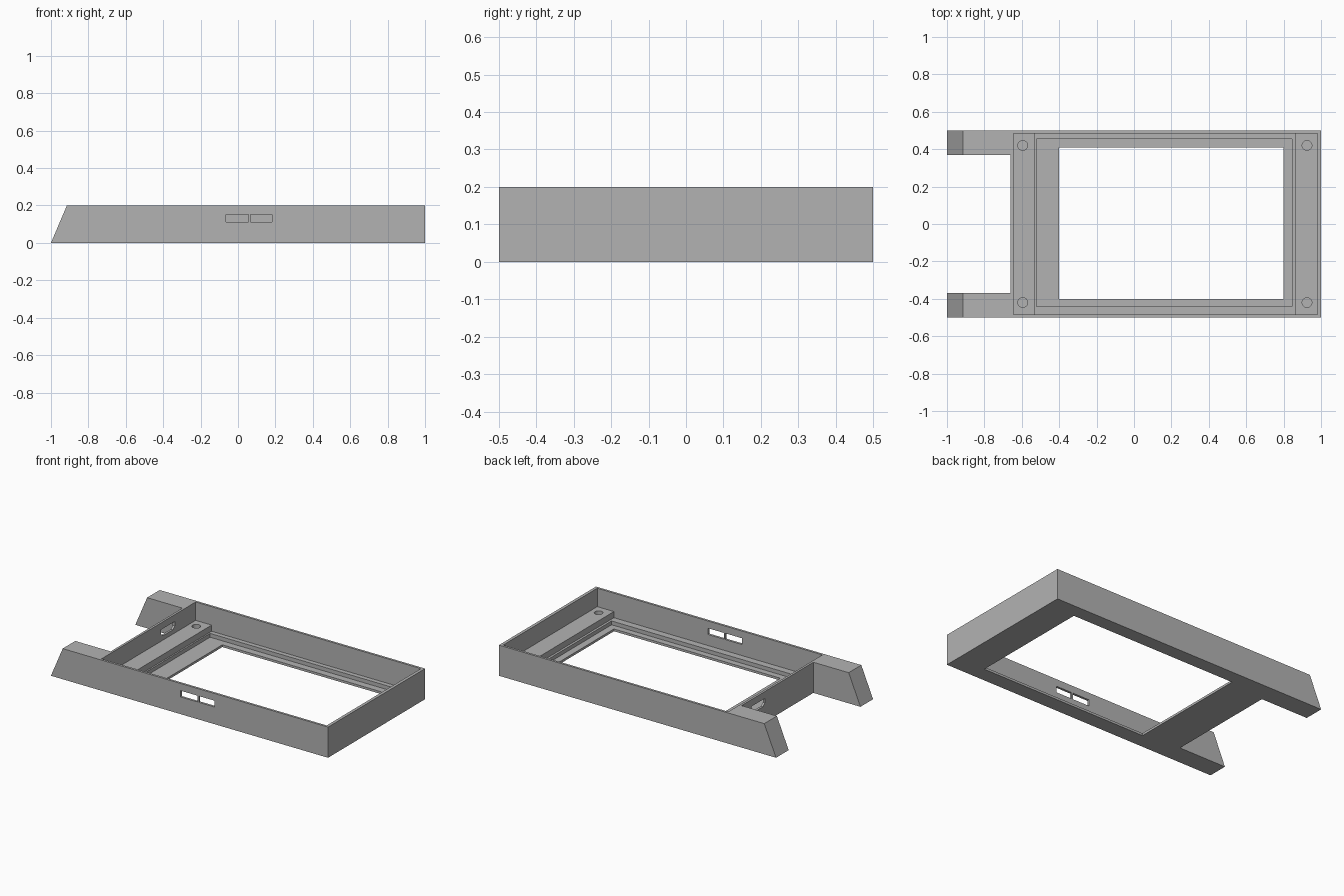
import bpy
import bmesh
from mathutils import Vector

old = bpy.data.objects.get("Cube")
if old:
    bpy.data.objects.remove(old, do_unlink=True)

GREY = (0.45, 0.45, 0.45, 1.0)
grey = bpy.data.materials.new("plain grey")
grey.use_nodes = True
grey.diffuse_color = GREY
grey.node_tree.nodes["Principled BSDF"].inputs["Base Color"].default_value = GREY


def prism(name, profile, sweep):
    """Extrude a closed planar profile along the sweep vector."""
    bm = bmesh.new()
    face = bm.faces.new([bm.verts.new(p) for p in profile])
    ext = bmesh.ops.extrude_face_region(bm, geom=[face])
    moved = [g for g in ext["geom"] if isinstance(g, bmesh.types.BMVert)]
    bmesh.ops.translate(bm, verts=moved, vec=Vector(sweep))
    bmesh.ops.recalc_face_normals(bm, faces=bm.faces[:])
    mesh = bpy.data.meshes.new(name)
    bm.to_mesh(mesh)
    bm.free()
    mesh.materials.append(grey)
    obj = bpy.data.objects.new(name, mesh)
    bpy.context.collection.objects.link(obj)
    return obj


def box(name, x, y, z):
    base = [(x[0], y[0], z[0]), (x[1], y[0], z[0]), (x[1], y[1], z[0]), (x[0], y[1], z[0])]
    return prism(name, base, (0, 0, z[1] - z[0]))


def cut(target, cutters):
    """Subtract the cutters, bake the result and remove them."""
    for c in cutters:
        c.hide_render = True
        mod = target.modifiers.new("cut", "BOOLEAN")
        mod.operation = "DIFFERENCE"
        mod.solver = "EXACT"
        mod.object = c
    bpy.context.view_layer.update()
    graph = bpy.context.evaluated_depsgraph_get()
    baked = bpy.data.meshes.new_from_object(target.evaluated_get(graph))
    target.modifiers.clear()
    target.data = baked
    for c in cutters:
        bpy.data.objects.remove(c, do_unlink=True)


# Case body: side profile with slanted arm tips, swept across the depth
TOP, FLOOR, LEDGE = 0.2, 0.04, 0.015
side = [(-1, -0.5, 0), (1, -0.5, 0), (1, -0.5, TOP), (-0.915, -0.5, TOP)]
body = prism("case_body", side, (0, 1, 0))

# Chamfered port opening in the end wall
port = [(-0.7, 0.13, 0.155), (-0.7, 0.27, 0.155), (-0.7, 0.27, 0.125),
        (-0.7, 0.25, 0.108), (-0.7, 0.15, 0.108), (-0.7, 0.13, 0.125)]

cut(body, [
    box("arm_gap", (-1.1, -0.66), (-0.37, 0.37), (-0.1, 0.3)),
    box("cavity", (-0.645, 0.98), (-0.485, 0.485), (FLOOR, 0.3)),
    box("screen_recess", (-0.52, 0.845), (-0.44, 0.455), (LEDGE, 0.1)),
    box("screen_window", (-0.4, 0.8), (-0.4, 0.41), (-0.1, 0.1)),
    box("front_slot_a", (-0.065, 0.057), (-0.55, -0.45), (0.112, 0.153)),
    box("front_slot_b", (0.067, 0.182), (-0.55, -0.45), (0.112, 0.153)),
    prism("port_opening", port, (0.1, 0, 0)),
])


# Mounting rails with a screw hole at each end
def rail(name, x, hole_x):
    obj = box(name, x, (-0.487, 0.487), (FLOOR - 0.005, 0.08))
    holes = []
    for y in (-0.42, 0.42):
        bpy.ops.mesh.primitive_cylinder_add(vertices=32, radius=0.026, depth=0.1,
                                            location=(hole_x, y, FLOOR + 0.05))
        holes.append(bpy.context.object)
        holes[-1].data.materials.append(grey)
    cut(obj, holes)


rail("right_rail", (-0.647, -0.53), -0.595)
rail("left_rail", (0.86, 0.982), 0.925)
